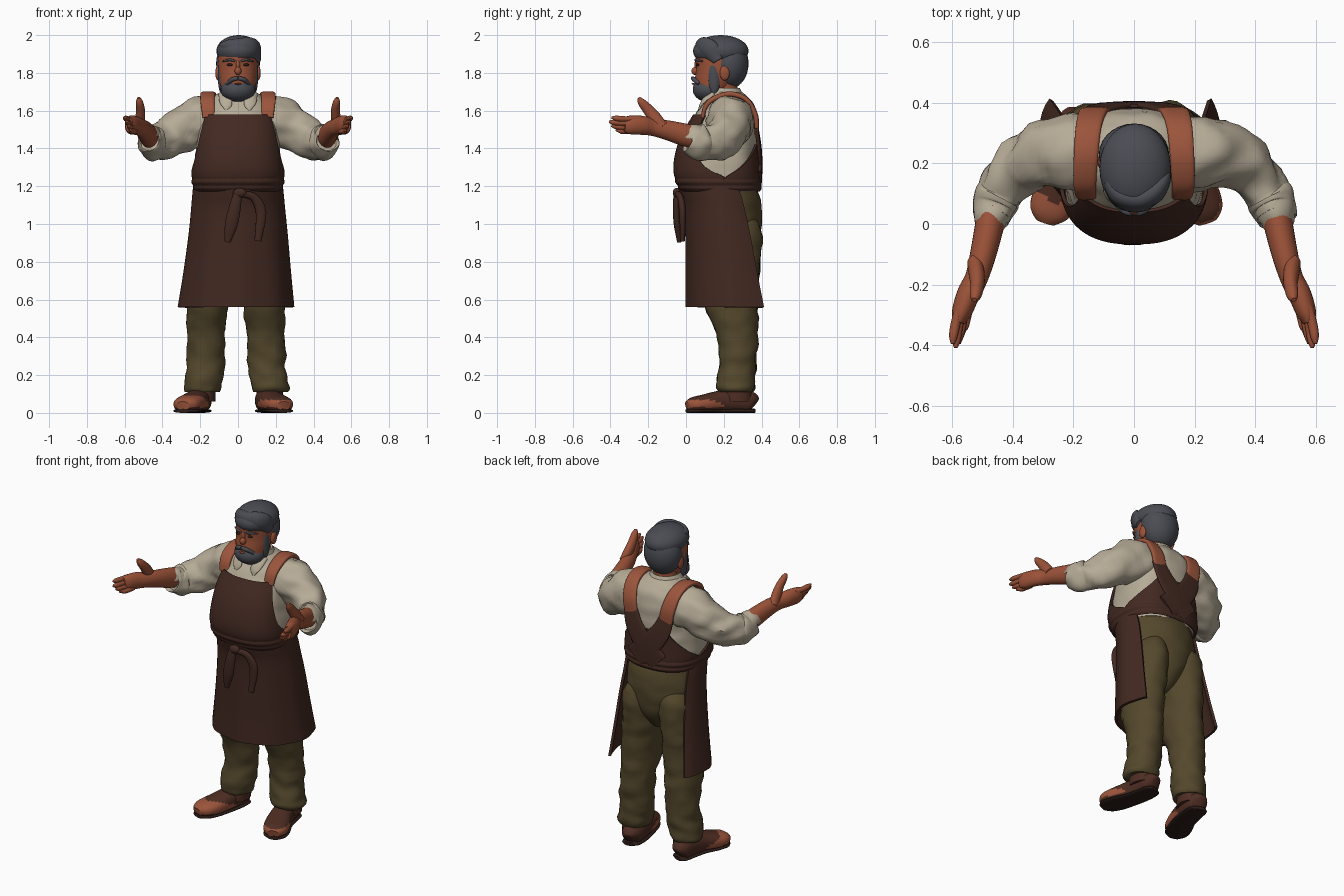
import bpy, bmesh, math
from mathutils import Vector, Matrix, noise

if "Cube" in bpy.data.objects:
    bpy.data.objects.remove(bpy.data.objects["Cube"], do_unlink=True)

X, Y, Z = Vector((1, 0, 0)), Vector((0, 1, 0)), Vector((0, 0, 1))
BOX = 0.8  # squareness of the torso cross-section
parts = []


def material(name, r, g, b):
    mat = bpy.data.materials.new(name)
    mat.use_nodes = True
    mat.diffuse_color = (r, g, b, 1)
    shader = mat.node_tree.nodes["Principled BSDF"]
    shader.inputs["Base Color"].default_value = (r, g, b, 1)
    shader.inputs["Roughness"].default_value = 0.8
    return mat


skin = material("warm skin", .33, .085, .04)
leather = material("tan leather", .33, .09, .045)
cloth = material("dark brown apron", .055, .022, .015)
linen = material("cream linen", .47, .41, .31)
olive = material("olive trousers", .088, .064, .025)
grey = material("grey hair", .07, .073, .088)
shoe = material("brown shoe", .075, .026, .016)
sole = material("dark sole", .025, .012, .009)


def finish(name, bm, *mats, rule=None):
    """Turn a bmesh into a named object; rule picks a material slot per face."""
    bmesh.ops.recalc_face_normals(bm, faces=bm.faces)
    if rule:
        for face in bm.faces:
            face.material_index = rule(face.calc_center_median())
    mesh = bpy.data.meshes.new(name)
    bm.to_mesh(mesh)
    bm.free()
    for mat in mats:
        mesh.materials.append(mat)
    obj = bpy.data.objects.new(name, mesh)
    bpy.context.collection.objects.link(obj)
    parts.append(obj)


def smooth(rows, steps=5):
    """Catmull-Rom interpolation of tuples."""
    pts = [rows[0], *rows, rows[-1]]
    out = []
    for a, b, c, d in zip(pts, pts[1:], pts[2:], pts[3:]):
        for i in range(steps):
            t = i / steps
            out.append(tuple(
                q + t * (r - p + t * (2 * p - 5 * q + 4 * r - s + t * (3 * (q - r) + s - p))) / 2
                for p, q, r, s in zip(a, b, c, d)))
    return out + [tuple(rows[-1])]


def bulge(v, power):
    return math.copysign(abs(v) ** power, v)


def skin_rows(bm, rows, closed):
    for low, high in zip(rows, rows[1:]):
        n = len(low)
        for i in range(n if closed else n - 1):
            j = (i + 1) % n
            bm.faces.new((low[i], low[j], high[j], high[i]))


def loft(name, stations, *mats, ref=Y, axis=None, sides=28, fold=0, power=1, rule=None):
    """Sweep ellipses along stations of (x, y, z, half width, half depth)."""
    rows = smooth(stations)
    bm, rings = bmesh.new(), []
    for i, (x, y, z, a, b) in enumerate(rows):
        ahead, behind = rows[min(i + 1, len(rows) - 1)], rows[max(i - 1, 0)]
        t = axis or (Vector(ahead[:3]) - Vector(behind[:3])).normalized()
        u = t.cross(ref).normalized()
        v = u.cross(t)
        ring = []
        for k in range(sides):
            ang = math.tau * k / sides
            offset = u * a * bulge(math.cos(ang), power) + v * b * bulge(math.sin(ang), power)
            co = Vector((x, y, z)) + offset
            co += offset.normalized() * fold * noise.noise(Vector((co.x, co.y, co.z * 1.5)) * 12)
            ring.append(bm.verts.new(co))
        rings.append(ring)
    skin_rows(bm, rings, True)
    bm.faces.new(rings[0])
    bm.faces.new(rings[-1])
    finish(name, bm, *mats, rule=rule)


def sheet(name, rows, mat, front=-1, thick=.012, power=1, ripple=0, cols=48):
    """Cloth wrapped round the body; rows of (z, x, y, x radius, y radius, half angle)."""
    bm, lines = bmesh.new(), []
    rows = smooth(rows)
    for r, (z, cx, cy, rx, ry, half) in enumerate(rows):
        line = []
        for k in range(cols + 1):
            ang = math.radians(half) * (2 * k / cols - 1)
            wave = 1 + ripple * math.sin(9 * ang + 1) * r / len(rows)
            line.append(bm.verts.new((cx + rx * wave * bulge(math.sin(ang), power),
                                      cy + front * ry * wave * bulge(math.cos(ang), power), z)))
        lines.append(line)
    skin_rows(bm, lines, False)
    bmesh.ops.remove_doubles(bm, verts=bm.verts, dist=.0005)
    bmesh.ops.recalc_face_normals(bm, faces=bm.faces)
    bmesh.ops.solidify(bm, geom=bm.faces[:], thickness=thick)
    finish(name, bm, mat)


def blob(name, centre, radii, mat):
    bm = bmesh.new()
    bmesh.ops.create_uvsphere(bm, u_segments=28, v_segments=18, radius=1,
                              matrix=Matrix.Translation(centre) @ Matrix.Diagonal((*radii, 1)))
    finish(name, bm, mat)


def column(rows):
    """Upright stations from (z, y, half width, half depth)."""
    return [(0, y, z, a, b) for z, y, a, b in rows]


def side(stations, s, shift=0):
    return [(s * x + shift, *rest) for x, *rest in stations]


# Shirt body
torso = column([(1.17, .185, .21, .192), (1.25, .167, .23, .213), (1.35, .165, .225, .212),
                (1.45, .18, .215, .2), (1.55, .205, .2, .172), (1.62, .22, .175, .145),
                (1.67, .22, .135, .11), (1.7, .21, .09, .085)])
loft("shirt_body", torso, linen, axis=Z, sides=48, fold=.008, power=BOX)


def body(z):
    """Torso centre depth and radii at a height."""
    rows = smooth(torso)
    low, high = next(((p, q) for p, q in zip(rows, rows[1:]) if q[2] >= z), rows[-2:])
    t = (z - low[2]) / (high[2] - low[2])
    return [low[i] + t * (high[i] - low[i]) for i in (1, 3, 4)]


def wrap(z, off, half):
    cy, rx, ry = body(z)
    return (z, 0, cy, rx + off, ry + off, half)


sheet("shirt_collar", [(1.64, 0, .2, .125, .125, 158), (1.69, 0, .195, .1, .105, 160),
                       (1.72, 0, .19, .086, .095, 160)], linen, front=1)

# Apron: bib, back panel, waistband, open-backed skirt
sheet("apron_bib", [wrap(1.58, .012, 54), wrap(1.5, .014, 57), wrap(1.42, .014, 63),
                    wrap(1.33, .016, 72), wrap(1.26, .016, 92), wrap(1.2, .014, 110)],
      cloth, power=BOX)
sheet("apron_back", [wrap(1.2, .016, 92), wrap(1.25, .016, 82), wrap(1.3, .016, 62),
                     wrap(1.36, .016, 42), wrap(1.42, .016, 28)], cloth, front=1, power=BOX)
sheet("apron_waistband", [wrap(1.172, .014, 180), wrap(1.188, .022, 180), wrap(1.203, .018, 180),
                          wrap(1.222, .022, 180), wrap(1.245, .012, 180)], cloth, power=BOX)
sheet("apron_skirt", [(1.2, 0, .18, .238, .22, 115), (1.15, 0, .195, .243, .222, 116),
                      (1.08, 0, .208, .249, .218, 118), (.95, 0, .227, .262, .23, 119),
                      (.75, -.005, .25, .284, .25, 120), (.56, -.012, .272, .308, .272, 121)],
      cloth, thick=.016, ripple=.012)

# Apron knot and hanging ties
blob("apron_knot", (.01, -.048, 1.165), (.036, .022, .026), cloth)
loft("apron_tie_right", [(0, -.05, 1.17, .02, .013), (-.014, -.052, 1.1, .03, .018),
                         (-.035, -.047, 1, .034, .018), (-.055, -.035, .905, .016, .012)], cloth)
loft("apron_tie_left", [(.02, -.05, 1.16, .015, .013), (.085, -.03, 1.14, .022, .016),
                        (.122, -.018, 1.06, .028, .018), (.105, -.018, .91, .018, .012)], cloth)

# Trouser seat
loft("trouser_seat", column([(1.22, .2, .205, .168), (1.1, .215, .222, .185), (.98, .222, .215, .178),
                             (.88, .228, .15, .15), (.8, .23, .08, .1), (.76, .23, .03, .05)]),
     olive, axis=Z, sides=40, fold=.006)

for s, label in ((1, "left"), (-1, "right")):
    def name(part):
        return label + "_" + part

    # Shoulder strap in leather, then cloth crossing the back
    loft(name("shoulder_strap"), side([
        (.155, .088, 1.565, .01, .032), (.16, .103, 1.62, .012, .035), (.162, .145, 1.662, .014, .038),
        (.158, .23, 1.688, .014, .04), (.15, .318, 1.66, .014, .042),
        (.135, .368, 1.575, .014, .045), (.118, .374, 1.48, .011, .045)], s), leather, ref=X, power=.6)
    cross = []
    for x, z, width in ((.127, 1.52, .046), (.09, 1.42, .06), (.01, 1.32, .07), (-.08, 1.23, .07)):
        cy, rx, ry = body(z)
        y = cy + ry * (1 - (abs(x) / rx) ** (2 / BOX)) ** (BOX / 2)
        cross.append((x, y + .016, z, width, .011))
    loft(name("back_strap"), side(cross, s), cloth, power=.6)

    # Collar wing, sleeve and rolled cuff
    loft(name("collar_wing"), side([
        (.085, .15, 1.695, .02, .01), (.07, .105, 1.665, .032, .01), (.06, .08, 1.63, .028, .009),
        (.062, .07, 1.6, .006, .006)], s), linen)
    loft(name("sleeve"), side([
        (.1, .23, 1.55, .12, .12), (.2, .235, 1.545, .125, .13), (.3, .225, 1.497, .106, .116),
        (.38, .18, 1.447, .09, .103), (.438, .1, 1.432, .075, .092), (.466, .03, 1.45, .062, .075)], s),
        linen, ref=Z, fold=.02)
    loft(name("cuff"), side([
        (.436, .105, 1.435, .068, .084), (.448, .085, 1.433, .079, .096), (.463, .05, 1.44, .073, .088),
        (.472, .022, 1.455, .063, .075), (.473, .018, 1.455, .05, .055)], s), linen, ref=Z, fold=.014)

    # Forearm, palm, thumb and fingers
    loft(name("forearm"), side([
        (.462, .08, 1.45, .05, .056), (.475, 0, 1.47, .048, .06), (.497, -.1, 1.497, .043, .052),
        (.518, -.175, 1.512, .038, .046), (.545, -.23, 1.522, .038, .05), (.567, -.29, 1.525, .033, .05),
        (.577, -.325, 1.527, .02, .04)], s), skin, ref=Z)
    loft(name("thumb"), side([
        (.525, -.125, 1.515, .024, .03), (.518, -.165, 1.562, .026, .034), (.516, -.2, 1.605, .023, .029),
        (.522, -.235, 1.645, .019, .021), (.526, -.25, 1.668, .008, .008)], s), skin)
    for i, reach in enumerate((.372, .395, .408, .395)):
        z, x = 1.49 + .022 * i, .01 * i
        loft(name("finger_%d" % (i + 1)), side([
            (.543 + x, -.27, z, .015, .014), (.558 + x, -.33, z, .016, .015),
            (.565 + x, .025 - reach, z + .004, .014, .014),
            (.567 + x, -reach, z + .008, .006, .006)], s), skin, ref=Z, sides=14)

    # Trouser leg with turned-up hem
    shift = -.01 + .01 * s
    loft(name("trouser_leg"), side([
        (.09, .215, 1.1, .05, .1), (.112, .226, .98, .108, .17), (.12, .232, .85, .117, .164),
        (.13, .235, .72, .115, .15), (.14, .24, .56, .109, .14),
        (.148, .27, .42, .102, .11), (.152, .275, .28, .1, .098), (.16, .265, .19, .1, .1),
        (.17, .265, .135, .102, .1), (.17, .265, .11, .09, .088)], s, shift),
        olive, axis=Z, fold=.012)

    # Shoe with leather toe, ankle and sole
    outline = [(.16, .362, .045, .028, .035), (.164, .34, .058, .055, .056), (.17, .27, .066, .064, .064),
               (.19, .18, .06, .067, .058), (.22, .1, .05, .075, .048), (.245, .04, .043, .066, .04),
               (.256, .008, .035, .034, .026)]
    foot = shift - .015
    loft(name("shoe"), side(outline, s, foot), shoe, leather, ref=Z, power=.85,
         rule=lambda c: int(.03 < c.z < .08 - s * .012 and c.y < .08 + 2.2 * (.095 - c.z)))
    loft(name("shoe_ankle"), side([(.168, .27, .06, .068, .085), (.168, .27, .14, .07, .075)], s, shift),
         shoe, axis=Z)
    loft(name("shoe_sole"), side([(x, y, .011, a, .011) for x, y, z, a, b in outline], s, foot),
         sole, ref=Z, power=.8)

    # Side features of the head
    blob(name("ear"), (s * .106, .205, 1.8), (.014, .026, .04), skin)
    blob(name("sideburn"), (s * .084, .15, 1.785), (.023, .034, .1), grey)
    blob(name("eye"), (s * .042, .062, 1.843), (.017, .008, .007), sole)
    loft(name("brow"), side([(.014, .052, 1.862, .005, .005), (.042, .054, 1.869, .007, .007),
                             (.08, .087, 1.862, .004, .004)], s), grey, ref=Z, sides=12)
    loft(name("moustache"), side([(0, .036, 1.772, .01, .01), (.03, .043, 1.765, .012, .012),
                                  (.06, .07, 1.742, .008, .01)], s), grey, ref=Z, sides=14)

# Neck and head
loft("neck", column([(1.62, .2, .08, .08), (1.7, .195, .075, .08), (1.8, .19, .075, .08)]), skin, axis=Z)
loft("head", column([(1.66, .12, .05, .05), (1.7, .135, .084, .085), (1.76, .155, .099, .108),
                     (1.82, .17, .105, .117), (1.88, .18, .106, .13), (1.93, .18, .095, .125),
                     (1.97, .18, .06, .08)]), skin, axis=Z)
blob("nose", (0, .05, 1.81), (.018, .021, .022), skin)
blob("nose_bridge", (0, .058, 1.84), (.012, .014, .032), skin)
blob("lower_lip", (0, .038, 1.742), (.018, .008, .005), skin)

# Beard and swept hair
blob("beard", (0, .118, 1.712), (.092, .082, .066), grey)
blob("hair_back", (0, .228, 1.85), (.116, .103, .135), grey)
blob("hair_top", (.004, .184, 1.916), (.118, .147, .084), grey)
loft("hair_sweep", [(-.085, .14, 1.94, .015, .02), (-.05, .095, 1.945, .03, .035),
                    (.01, .08, 1.94, .036, .044), (.06, .1, 1.935, .036, .05),
                    (.092, .14, 1.91, .027, .05), (.103, .17, 1.865, .014, .025)],
     grey, ref=Z, fold=.008)

for obj in bpy.context.selected_objects:
    obj.select_set(False)
for obj in parts:
    obj.select_set(True)
bpy.context.view_layer.objects.active = parts[0]
bpy.ops.object.shade_smooth_by_angle(angle=math.radians(45))
